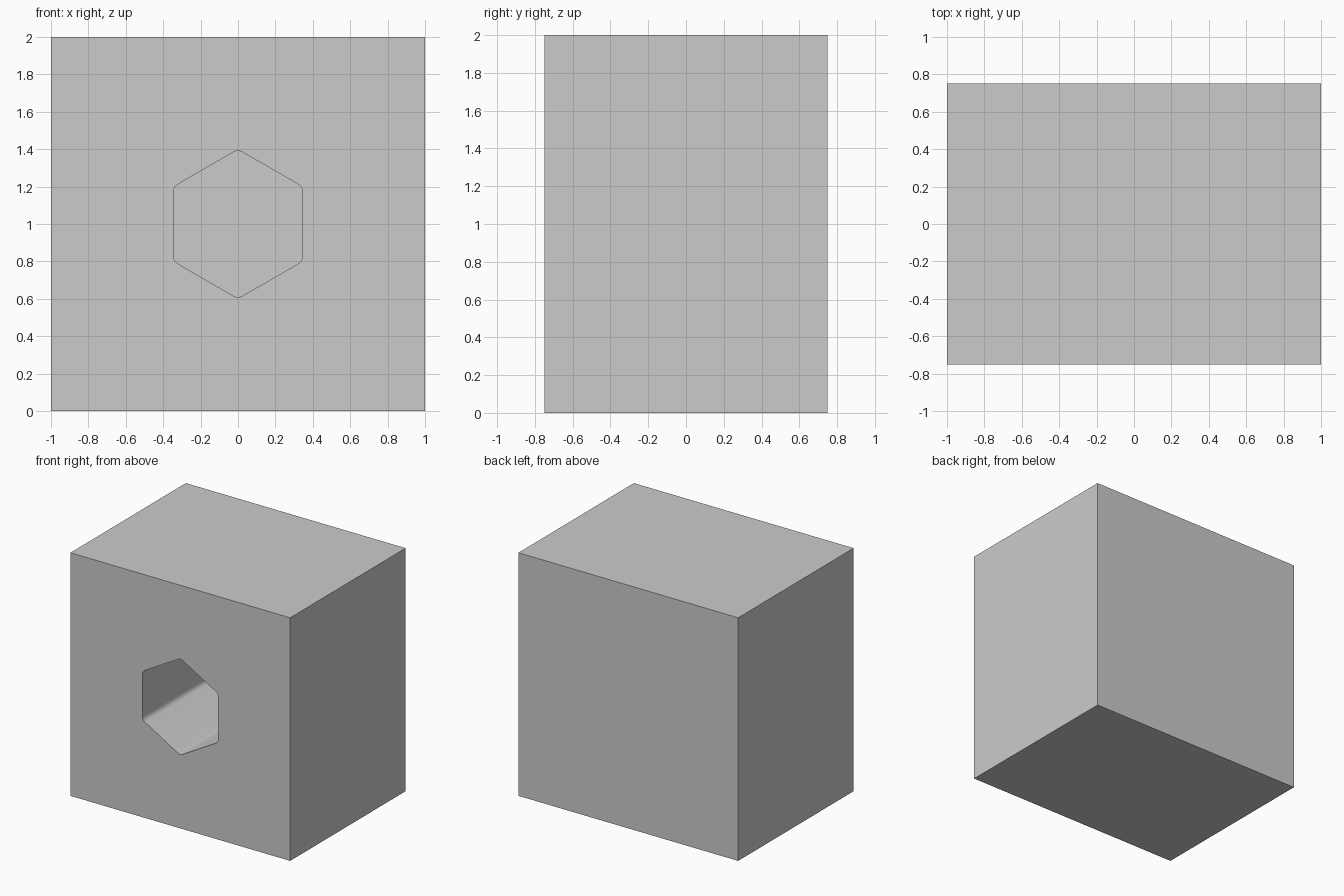
import bpy, bmesh, math

if "Cube" in bpy.data.objects:
    bpy.data.objects.remove(bpy.data.objects["Cube"])

FRONT = -0.75
DEPTH = 1.2            # depth of the blind socket
APOTHEM = 0.345        # half width across the hexagon's flats
RADIUS = 0.05          # corner rounding
STEPS = 6


def new_object(name, bm):
    mesh = bpy.data.meshes.new(name)
    bmesh.ops.recalc_face_normals(bm, faces=bm.faces)
    bm.to_mesh(mesh)
    bm.free()
    obj = bpy.data.objects.new(name, mesh)
    bpy.context.collection.objects.link(obj)
    return obj


# Solid block
bm = bmesh.new()
bmesh.ops.create_cube(bm, size=1)
bmesh.ops.scale(bm, vec=(2, 1.5, 2), verts=bm.verts)
bmesh.ops.translate(bm, vec=(0, 0, 1), verts=bm.verts)
block = new_object("block", bm)

# Rounded hexagonal prism, point up, for the socket
bm = bmesh.new()
reach = (APOTHEM - RADIUS) / math.cos(math.pi / 6)
ring = []
for i in range(6):
    corner = math.radians(30 + 60 * i)
    for j in range(STEPS + 1):
        a = corner + math.radians(-30 + 60 * j / STEPS)
        ring.append(bm.verts.new((
            reach * math.cos(corner) + RADIUS * math.cos(a),
            FRONT - 0.2,
            1 + reach * math.sin(corner) + RADIUS * math.sin(a))))
face = bm.faces.new(ring)
ext = bmesh.ops.extrude_face_region(bm, geom=[face], use_keep_orig=True)
bmesh.ops.translate(bm, vec=(0, DEPTH + 0.2, 0),
                    verts=[v for v in ext["geom"] if isinstance(v, bmesh.types.BMVert)])
cutter = new_object("socket_cutter", bm)
cutter.hide_render = True

# Cut the socket into the front
cut = block.modifiers.new("socket", 'BOOLEAN')
cut.operation = 'DIFFERENCE'
cut.solver = 'EXACT'
cut.object = cutter
bpy.context.view_layer.objects.active = block
block.select_set(True)
bpy.ops.object.modifier_apply(modifier=cut.name)
bpy.data.objects.remove(cutter)

# Smooth rounded socket corners, sharp block edges
bpy.ops.object.shade_smooth_by_angle(angle=math.radians(30))
